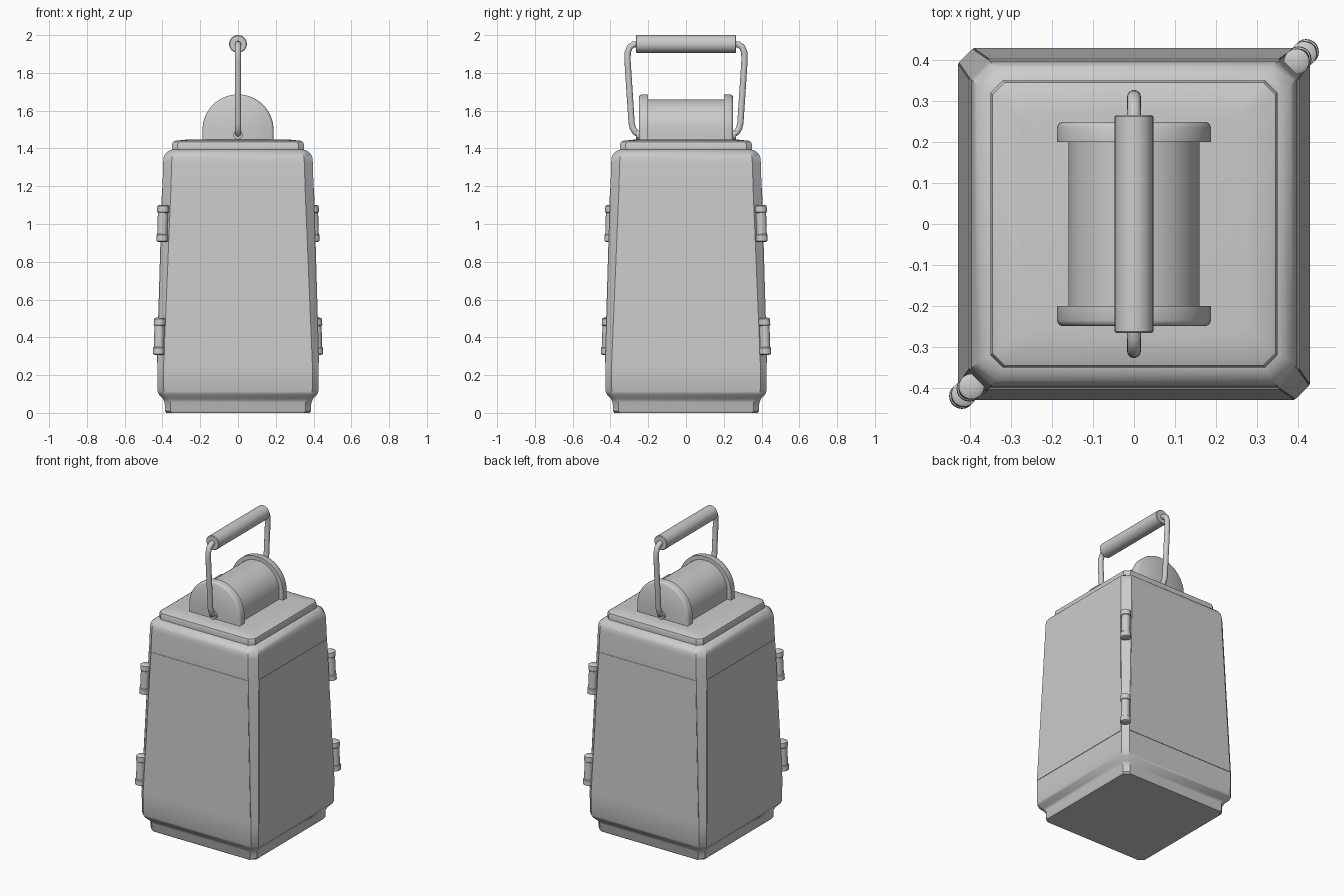
import bpy, bmesh, math
from mathutils import Vector, Matrix

if "Cube" in bpy.data.objects:
    bpy.data.objects.remove(bpy.data.objects["Cube"])


def make_object(name, bm, angle=35):
    bmesh.ops.recalc_face_normals(bm, faces=bm.faces)
    me = bpy.data.meshes.new(name)
    bm.to_mesh(me)
    bm.free()
    ob = bpy.data.objects.new(name, me)
    bpy.context.collection.objects.link(ob)
    bpy.ops.object.select_all(action='DESELECT')
    ob.select_set(True)
    bpy.context.view_layer.objects.active = ob
    bpy.ops.object.shade_smooth_by_angle(angle=math.radians(angle))
    return ob


def loft(bm, rings):
    loops = [[bm.verts.new(p) for p in r] for r in rings]
    n = len(loops[0])
    for a, b in zip(loops, loops[1:]):
        for i in range(n):
            bm.faces.new((a[i], a[(i + 1) % n], b[(i + 1) % n], b[i]))
    bm.faces.new(loops[0][::-1])
    bm.faces.new(loops[-1])


def lathe(bm, profile, matrix, n=24):
    # profile of (radius, height) turned around local z
    loft(bm, [[matrix @ Vector((r * math.cos(2 * math.pi * i / n),
                                r * math.sin(2 * math.pi * i / n), h))
               for i in range(n)] for r, h in profile])


def octagon(h, c, z):
    k = h - c
    return [(h, -k, z), (h, k, z), (k, h, z), (-k, h, z),
            (-h, k, z), (-h, -k, z), (-k, -h, z), (k, -h, z)]


# Tapered body with cut corners and stepped lid: (half width, corner cut, z)
body = [(.380, .03, 0), (.387, .03, .01), (.388, .03, .055), (.397, .03, .075),
        (.418, .033, .097), (.426, .033, .115), (.427, .033, .25),
        (.400, .045, 1.19), (.396, .045, 1.33), (.393, .045, 1.355),
        (.382, .045, 1.375), (.365, .04, 1.388), (.348, .03, 1.394)]
bm = bmesh.new()
loft(bm, [octagon(*p) for p in body])
make_object("lamp_body", bm)

lid = [(.348, .03, 1.385), (.350, .03, 1.42), (.345, .03, 1.433),
       (.330, .03, 1.441), (.27, .02, 1.447)]
bm = bmesh.new()
loft(bm, [octagon(*p) for p in lid])
make_object("lid", bm)

# Four flat side panels
for i, side in enumerate(("front", "right", "back", "left")):
    bm = bmesh.new()
    rings = [[(s * w, -y + d, z) for s, w, y, z in
              ((-1, .391, .4295, .265), (1, .391, .4295, .265),
               (1, .353, .4025, 1.19), (-1, .353, .4025, 1.19))]
             for d in (0, .012)]
    loft(bm, rings)
    bm.transform(Matrix.Rotation(i * math.pi / 2, 4, 'Z'))
    make_object(side + "_panel", bm)

# Hinges on two opposite corners, leaning with the taper
hinge = [(.022, -.098), (.031, -.094), (.031, -.062), (.027, -.058), (.027, .056),
         (.031, .060), (.031, .092), (.022, .098)]
for s, corner in ((1, "back_right"), (-1, "front_left")):
    for z, d, level in ((1.003, .399, "upper"), (.405, .417, "lower")):
        bm = bmesh.new()
        axis = Vector((-.03 * s, -.03 * s, 1)).normalized()
        rot = Vector((0, 0, 1)).rotation_difference(axis).to_matrix().to_4x4()
        lathe(bm, hinge, Matrix.Translation((s * d, s * d, z)) @ rot, 20)
        make_object(f"{corner}_{level}_hinge", bm)


# Half-sunk spool on the lid: barrel and two end flanges
def half_drum(name, r, zc, profile):
    bm = bmesh.new()
    n = 32
    rings = []
    for inset, y in profile:
        q = r - inset
        ring = [(q * math.cos(math.pi * i / n), y, zc + q * math.sin(math.pi * i / n))
                for i in range(n + 1)]
        rings.append([(q, y, 1.435)] + ring + [(-q, y, 1.435)])
    loft(bm, rings)
    make_object(name, bm)


half_drum("spool_barrel", .16, 1.5, [(0, -.21), (0, .21)])
for s, side in ((-1, "front"), (1, "back")):
    half_drum(side + "_spool_flange", .188, 1.498,
              [(0, s * .2), (0, s * .235), (.004, s * .244), (.012, s * .249)])

# Carrying handle: grip and two bent wire arms
turn = Matrix.Translation((0, 0, 1.953)) @ Matrix.Rotation(math.pi / 2, 4, 'X')
bm = bmesh.new()
lathe(bm, [(.043, -.266), (.047, -.262), (.047, .262), (.043, .266)], turn, 32)
make_object("handle_grip", bm)

path = [(.25, 1.953), (.278, 1.950), (.298, 1.936), (.308, 1.91), (.310, 1.87),
        (.288, 1.535), (.282, 1.508), (.268, 1.485), (.245, 1.472), (.215, 1.472)]
for s, side in ((-1, "front"), (1, "back")):
    bm = bmesh.new()
    rings = []
    for i, (y, z) in enumerate(path):
        a, b = path[max(i - 1, 0)], path[min(i + 1, len(path) - 1)]
        t = Vector((0, b[0] - a[0], b[1] - a[1])).normalized()
        nrm = t.cross(Vector((1, 0, 0)))
        ring = []
        for k in range(14):
            u = 2 * math.pi * k / 14
            p = Vector((0, y, z)) + .017 * (math.cos(u) * Vector((1, 0, 0)) + math.sin(u) * nrm)
            ring.append((p.x, s * p.y, p.z))
        rings.append(ring)
    loft(bm, rings)
    make_object(side + "_handle_arm", bm, 50)
    # Pivot boss where the arm meets the spool
    bm = bmesh.new()
    m = Matrix.Translation((0, s * .252, 1.472)) @ Matrix.Rotation(math.pi / 2, 4, 'X')
    lathe(bm, [(.024, -.012), (.024, .012)], m, 20)
    make_object(side + "_handle_pivot", bm)
